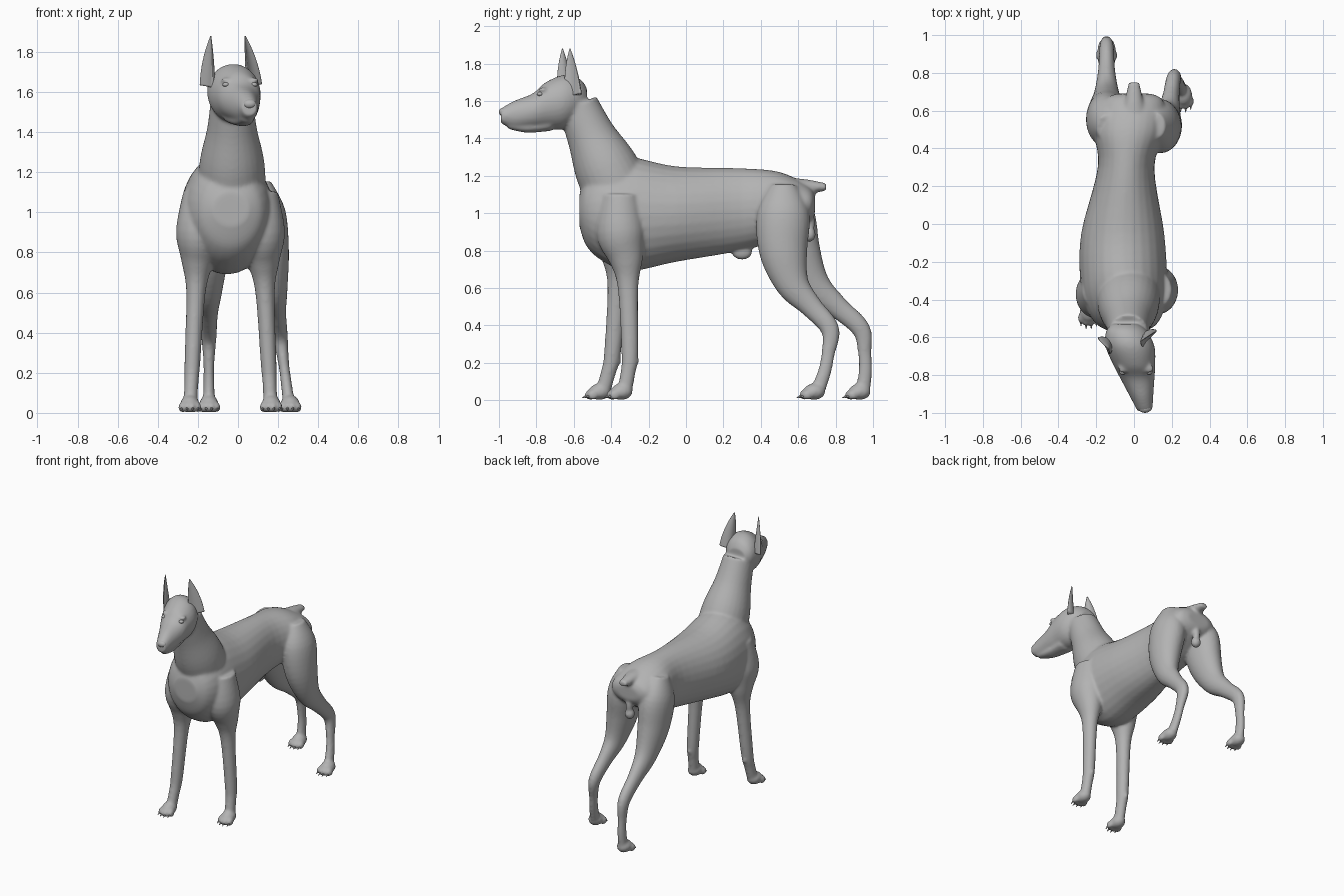
import bpy
import bmesh
import math
from mathutils import Vector, Matrix

default_cube = bpy.data.objects.get("Cube")
if default_cube:
    bpy.data.objects.remove(default_cube, do_unlink=True)

grey = bpy.data.materials.new("plain_grey")
grey.use_nodes = True
grey.diffuse_color = (0.45, 0.45, 0.45, 1)
grey.node_tree.nodes["Principled BSDF"].inputs["Base Color"].default_value = grey.diffuse_color


def spline(rows, steps=5):
    """Smooth the control rows with Hermite segments through every row."""
    points = [Vector(row) for row in rows]
    last = len(points) - 1
    slopes = [(points[min(i + 1, last)] - points[max(i - 1, 0)]) / 2 for i in range(last + 1)]
    smooth = []
    for i in range(last):
        for step in range(steps):
            t = step / steps
            ease = t * t * (3 - 2 * t)
            smooth.append(points[i].lerp(points[i + 1], ease)
                          + slopes[i] * (t * (1 - t) ** 2)
                          - slopes[i + 1] * (t * t * (1 - t)))
    return smooth + [points[last]]


def loft(bm, rows, side=Vector((1, 0, 0)), axis=None, cup=0, sides=28):
    """Skin oval rings (x, y, z, half width, half depth) along a path."""
    rows = spline(rows)
    rings = []
    for i, row in enumerate(rows):
        ahead = rows[min(i + 1, len(rows) - 1)]
        behind = rows[max(i - 1, 0)]
        tangent = axis or Vector((ahead - behind)[:3]).normalized()
        depth = tangent.cross(side).normalized()
        wide = depth.cross(tangent)
        ring = []
        for k in range(sides):
            angle = math.tau * k / sides
            across = row[3] * math.cos(angle) + cup * row[4] * math.sin(angle) ** 2
            along = row[4] * math.sin(angle)
            ring.append(bm.verts.new(Vector(row[:3]) + wide * across + depth * along))
        rings.append(ring)
    for low, high in zip(rings, rings[1:]):
        for k in range(sides):
            after = (k + 1) % sides
            bm.faces.new((low[k], low[after], high[after], high[k]))
    bm.faces.new(rings[0])
    bm.faces.new(rings[-1])


def barrel(bm, rows, x_rule):
    """Upright oval sections along y: (y, half width, underside, topline)."""
    sections = [(x_rule(y), y, (low + high) / 2, width, (high - low) / 2)
                for y, width, low, high in rows]
    loft(bm, sections, axis=Vector((0, 1, 0)))


def ball(bm, centre, radii):
    place = Matrix.Translation(centre) @ Matrix.Diagonal((*radii, 1))
    bmesh.ops.create_uvsphere(bm, u_segments=20, v_segments=12, radius=1, matrix=place)


def paw(skin_bm, claw_bm, x, y):
    """Round pad with an arc of four toes, each ending in a claw."""
    ball(skin_bm, (x, y, .045), (.048, .06, .044))
    for toe in range(4):
        spread = (toe - 1.5) * .027
        toe_x = x + spread
        toe_y = y - .053 + 10 * spread ** 2
        ball(skin_bm, (toe_x, toe_y, .028), (.017, .03, .028))
        place = Matrix.Translation((toe_x, toe_y - .03, .018)) @ Matrix.Rotation(2, 4, "X")
        bmesh.ops.create_cone(claw_bm, cap_ends=True, segments=8, radius1=.008,
                              radius2=.001, depth=.03, matrix=place)


def leg(skin_bm, claw_bm, rows, foot_x, splay, flat, lean=0):
    """Limb from (y, z, half depth) rows; lean shears the lower part along y."""
    sections = [(foot_x + splay * z, y + lean * (1.1 - z), z, depth * flat, depth)
                for y, z, depth in rows]
    loft(skin_bm, sections)
    paw(skin_bm, claw_bm, foot_x, sections[-1][1] - .015)


def finish(bm, name):
    bmesh.ops.recalc_face_normals(bm, faces=bm.faces)
    mesh = bpy.data.meshes.new(name)
    bm.to_mesh(mesh)
    bm.free()
    mesh.materials.append(grey)
    for poly in mesh.polygons:
        poly.use_smooth = True
    obj = bpy.data.objects.new(name, mesh)
    bpy.context.collection.objects.link(obj)
    return obj


def body_line(y):
    """Sideways sway of the torso."""
    return -.06 * math.cos(2 * y + .2)


def head_line(y):
    """The head looks a little towards its left."""
    return -.17 - .23 * y


skin = bmesh.new()
claws = bmesh.new()

# Torso
barrel(skin, [(-.57, .09, .93, 1.1), (-.53, .16, .82, 1.2), (-.44, .21, .74, 1.27),
              (-.3, .23, .69, 1.3), (-.05, .22, .74, 1.25), (.3, .15, .8, 1.24),
              (.5, .19, .86, 1.22), (.65, .16, .95, 1.15), (.69, .09, 1, 1.1)], body_line)

# Neck
neck = [(-.34, 1.06, .18), (-.43, 1.25, .17), (-.51, 1.42, .13), (-.58, 1.58, .11)]
loft(skin, [(-.03, y, z, radius * .95, radius) for y, z, radius in neck])

# Skull and muzzle, then lower jaw
barrel(skin, [(-.53, .07, 1.55, 1.67), (-.57, .11, 1.5, 1.72), (-.65, .13, 1.45, 1.74),
              (-.75, .11, 1.45, 1.7), (-.82, .09, 1.45, 1.64), (-.92, .06, 1.45, 1.6),
              (-.99, .04, 1.48, 1.56)], head_line)
barrel(skin, [(-.72, .07, 1.44, 1.5), (-.85, .05, 1.43, 1.48), (-.95, .03, 1.45, 1.48)], head_line)

# Docked tail
barrel(skin, [(.55, .08, 1.08, 1.19), (.65, .05, 1.1, 1.18), (.75, .03, 1.12, 1.16)], lambda y: 0)

# Underside details
ball(skin, (-.03, .3, .79), (.03, .055, .04))
ball(skin, (0, .66, .885), (.036, .034, .04))
ball(skin, (0, .665, .95), (.025, .025, .06))

# Front legs: the right one steps forward
front_leg = [(-.35, 1.1, .1), (-.35, .9, .13), (-.32, .75, .09), (-.31, .6, .055),
             (-.3, .25, .045), (-.31, .15, .04), (-.33, .04, .04)]
leg(skin, claws, front_leg, .165, -.05, .88)
leg(skin, claws, front_leg, -.24, .05, .88, lean=-.11)

# Hind legs: the right one reaches back
hind_leg = [(.52, 1.15, .07), (.52, 1, .14), (.52, .8, .13), (.57, .62, .09), (.67, .5, .06),
            (.77, .38, .05), (.76, .25, .036), (.74, .15, .036), (.7, .04, .04)]
leg(skin, claws, hind_leg, .26, -.13, .76)
leg(skin, claws, hind_leg, -.145, 0, .76, lean=.23)

# Carpal pads behind the front legs
ball(skin, (.155, -.265, .21), (.015, .016, .02))
ball(skin, (-.23, -.36, .21), (.015, .016, .02))

# Brows, eyes and cropped, cupped ears
for label, side in (("left", 1), ("right", -1)):
    eye_x = .01 + side * .07
    ball(skin, (eye_x, -.765, 1.66), (.024, .026, .013))
    eye = bmesh.new()
    ball(eye, (eye_x, -.78, 1.637), (.018, .018, .012))
    finish(eye, label + "_eye")

    ear = bmesh.new()
    rows = []
    for step in range(5):
        t = step / 4
        rows.append((-.035 + side * (.105 - .02 * t) - .015 * t, -.61 + side * .02 - .03 * t,
                     1.63 + .25 * t, .002 + .02 * (1 - t), .003 + .05 * (1 - t * t)))
    loft(ear, rows, side=Vector((side * .8, -.6, 0)), cup=.4)
    finish(ear, label + "_ear")

# Nose
nose = bmesh.new()
ball(nose, (.058, -.975, 1.54), (.034, .025, .024))
finish(nose, "nose")

finish(claws, "claws")

# Fuse the body parts into one smooth skin
body = finish(skin, "body")
fuse = body.modifiers.new("fuse_parts", "REMESH")
fuse.mode = "VOXEL"
fuse.voxel_size = .009
fuse.use_smooth_shade = True
soften = body.modifiers.new("soften_joins", "SMOOTH")
soften.factor = .5
soften.iterations = 10
